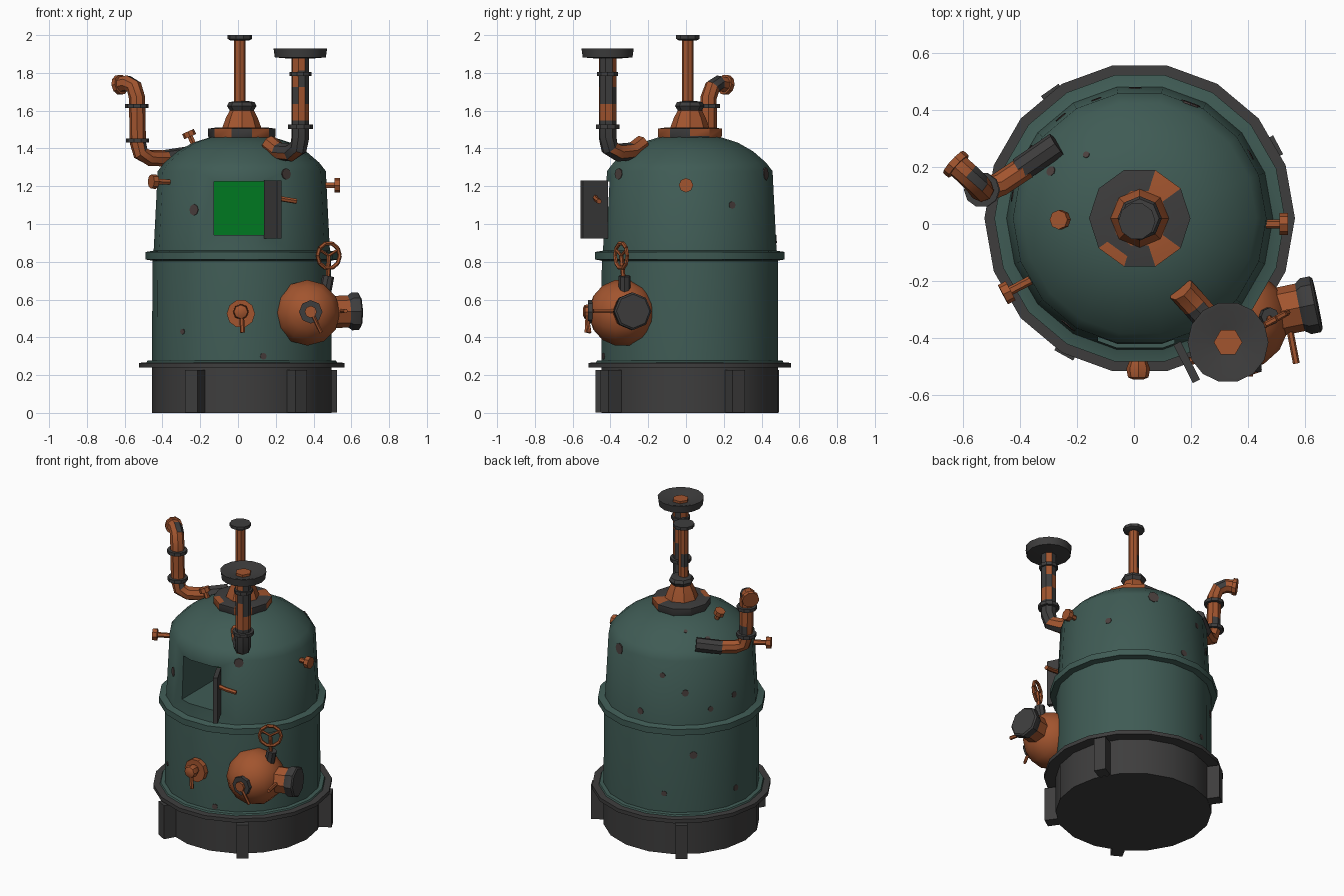
import bpy, bmesh, math
from mathutils import Vector, noise

if "Cube" in bpy.data.objects:
    bpy.data.objects.remove(bpy.data.objects["Cube"])


def material(name, rgb):
    m = bpy.data.materials.new(name)
    m.diffuse_color = (*rgb, 1)
    m.use_nodes = True
    m.node_tree.nodes["Principled BSDF"].inputs["Base Color"].default_value = m.diffuse_color
    return m


TEAL = material("teal_paint", (0.05, 0.105, 0.09))
RUST = material("rust_orange", (0.36, 0.09, 0.028))
DARK = material("dark_iron", (0.048, 0.047, 0.047))
GREEN = material("green_glow", (0.0, 0.19, 0.015))
SPOT = material("brown_stain", (0.07, 0.05, 0.047))
CX = CY = 0.02                       # axis of the tank
UP = (0, 0, 1)


def finish(name, bm, mats, patch=None, angle=35):
    """Mesh to object; patch = noise level above which faces take the second colour."""
    bmesh.ops.recalc_face_normals(bm, faces=bm.faces)
    me = bpy.data.meshes.new(name)
    bm.to_mesh(me)
    bm.free()
    ob = bpy.data.objects.new(name, me)
    bpy.context.collection.objects.link(ob)
    for m in mats:
        me.materials.append(m)
    if patch is not None:
        for p in me.polygons:
            p.material_index = int(noise.noise(p.center * 9) > patch)
    smooth(ob, angle)
    return ob


def smooth(ob, angle):
    bpy.ops.object.select_all(action='DESELECT')
    ob.select_set(True)
    bpy.context.view_layer.objects.active = ob
    bpy.ops.object.shade_smooth_by_angle(angle=math.radians(angle))


def skin(bm, rings, closed=False):
    n = len(rings[0])
    pairs = list(zip(rings, rings[1:])) + ([(rings[-1], rings[0])] if closed else [])
    for a, b in pairs:
        for i in range(n):
            j = (i + 1) % n
            bm.faces.new((a[i], a[j], b[j], b[i]))
    if not closed:
        bm.faces.new(rings[0][::-1])
        bm.faces.new(rings[-1])


def lathe(name, prof, n, mats, loc=(CX, CY, 0), axis=UP, patch=None, closed=False, angle=35):
    """Turned part: profile of (radius, height) along an axis."""
    bm = bmesh.new()
    q = Vector(axis).to_track_quat('Z', 'Y')
    rings = []
    for r, h in prof:
        rings.append([bm.verts.new(Vector(loc) + q @ Vector((
            r * math.cos(math.tau * i / n), r * math.sin(math.tau * i / n), h))) for i in range(n)])
    skin(bm, rings, closed)
    return finish(name, bm, mats, patch, angle)


def rod(name, a, b, r, mats, n=8, patch=None):
    d = Vector(b) - Vector(a)
    return lathe(name, [(r, 0), (r, d.length)], n, mats, a, d, patch)


def tube(name, path, r, mats, n=8, patch=None):
    """Pipe swept along points, cut into short lengths."""
    pts = [Vector(path[0])]
    for p in map(Vector, path[1:]):
        a = pts[-1].copy()
        k = max(1, round((p - a).length / 0.09))
        pts += [a.lerp(p, (i + 1) / k) for i in range(k)]
    bm = bmesh.new()
    rings, x = [], None
    for i, p in enumerate(pts):
        t = (pts[min(i + 1, len(pts) - 1)] - pts[max(i - 1, 0)]).normalized()
        x = t.orthogonal() if x is None else x - t * x.dot(t)
        x.normalize()
        y = t.cross(x)
        rings.append([bm.verts.new(p + r * (x * math.cos(math.tau * k / n) + y * math.sin(math.tau * k / n)))
                      for k in range(n)])
    skin(bm, rings)
    return finish(name, bm, mats, patch, 40)


def box(name, size, loc, turn, mats):
    """Box whose local x axis is turned by an angle about z."""
    bm = bmesh.new()
    bmesh.ops.create_cube(bm, size=1)
    c, s = math.cos(turn), math.sin(turn)
    for v in bm.verts:
        x, y, z = (v.co[i] * size[i] for i in range(3))
        v.co = Vector(loc) + Vector((x * c - y * s, x * s + y * c, z))
    return finish(name, bm, mats)


def flange(name, loc, axis, r, t=0.022, mats=(DARK,), n=10):
    return lathe(name, [(r, -t / 2), (r, t / 2)], n, mats, loc, axis)


# Tank shell with domed top
body_prof = [(0.475, 0.24), (0.473, 0.82), (0.466, 0.87), (0.445, 1.28), (0.41, 1.325), (0.34, 1.385),
             (0.26, 1.43), (0.15, 1.465)]
body = lathe("tank_shell", body_prof, 18, [TEAL, GREEN], angle=50)

# Firebox opening with green back wall
cut = box("opening_cutter", (0.27, 0.57, 0.285), (0.008, -0.315, 1.083), 0, [TEAL, GREEN])
for p in cut.data.polygons:
    p.material_index = int(p.normal.y > 0.5)
mod = body.modifiers.new("opening", 'BOOLEAN')
mod.operation, mod.object, mod.solver = 'DIFFERENCE', cut, 'EXACT'
bpy.context.view_layer.objects.active = body
bpy.ops.object.modifier_apply(modifier=mod.name)
bpy.data.objects.remove(cut)
smooth(body, 50)

# Base, hoops and feet
lathe("base", [(0.475, 0), (0.475, 0.25)], 18, [DARK])
lathe("base_hoop", [(0.46, 0.24), (0.545, 0.24), (0.545, 0.265), (0.46, 0.268)], 18, [DARK], closed=True)
lathe("base_hoop_trim", [(0.46, 0.265), (0.505, 0.265), (0.50, 0.276), (0.46, 0.28)], 18, [TEAL], closed=True)
lathe("middle_hoop", [(0.45, 0.80), (0.485, 0.808), (0.51, 0.812), (0.51, 0.852), (0.47, 0.858), (0.45, 0.87)],
      18, [TEAL], closed=True)
for i, deg in enumerate((241, 305, 28, 125)):
    a = math.radians(deg)
    box(f"foot_{i}", (0.1, 0.075, 0.225), (CX + 0.5 * math.cos(a), CY + 0.5 * math.sin(a), 0.1155), a, [DARK])

# Open door and its handle
box("door", (0.15, 0.028, 0.305), (0.185, -0.485, 1.077), math.radians(-63), [DARK])
tube("door_handle", [(0.195, -0.48, 1.14), (0.25, -0.475, 1.13), (0.31, -0.46, 1.12)], 0.014, [RUST], 6)

# Top cap, cone and central pipe
lathe("cap_flange", [(0.17, 1.45), (0.178, 1.465), (0.178, 1.505), (0.14, 1.51), (0.1, 1.512)], 10,
      [DARK, RUST], patch=0.0)
lathe("cap_cone", [(0.105, 1.505), (0.085, 1.56), (0.062, 1.605)], 8, [RUST, DARK], patch=0.2)
lathe("cone_collar", [(0.06, 1.595), (0.078, 1.625), (0.068, 1.645), (0.04, 1.65)], 8, [DARK])
tube("centre_pipe", [(CX - 0.01, CY - 0.01, 1.63), (CX - 0.01, CY - 0.01, 1.98)], 0.031, [RUST, DARK], patch=0.32)
lathe("centre_pipe_cap", [(0.05, 1.972), (0.065, 1.98), (0.065, 2.0), (0.03, 2.0)], 10, [DARK], (0.01, 0.01, 0))

# Left bent pipe
tube("left_pipe_root", [(-0.27, 0.28, 1.365), (-0.40, 0.19, 1.345)], 0.045, [DARK])
tube("left_pipe", [(-0.38, 0.20, 1.347), (-0.47, 0.14, 1.35), (-0.515, 0.12, 1.375), (-0.53, 0.12, 1.43),
                   (-0.535, 0.12, 1.67), (-0.55, 0.14, 1.725), (-0.585, 0.175, 1.745), (-0.63, 0.215, 1.735)],
     0.043, [RUST, DARK], patch=0.3)
flange("left_pipe_tip", (-0.625, 0.21, 1.737), (-0.65, 0.6, -0.15), 0.053, 0.025, [RUST])
flange("left_pipe_flange_low", (-0.532, 0.12, 1.442), UP, 0.062)
flange("left_pipe_flange_high", (-0.535, 0.12, 1.625), UP, 0.062)

# Right chimney pipe with bowl cap
tube("chimney_pipe", [(0.165, -0.23, 1.425), (0.215, -0.285, 1.385), (0.28, -0.36, 1.378), (0.32, -0.405, 1.405),
                      (0.33, -0.415, 1.46), (0.33, -0.415, 1.9)], 0.048, [RUST, DARK], patch=0.02)
flange("chimney_flange_low", (0.33, -0.415, 1.515), UP, 0.066)
flange("chimney_flange_high", (0.33, -0.415, 1.795), UP, 0.058)
lathe("chimney_bowl", [(0.05, 1.875), (0.135, 1.882), (0.142, 1.93), (0.13, 1.93), (0.05, 1.905)], 14, [DARK],
      (0.33, -0.415, 0))
flange("chimney_core", (0.33, -0.415, 1.9), UP, 0.05, 0.04, [RUST], 6)

# Round valve on the lower right
R = 0.178
V = Vector((0.367, -0.337, 0.53))
lathe("valve_ball", [(R * math.cos(math.radians(t)), R * math.sin(math.radians(t))) for t in range(-84, 85, 24)],
      12, [RUST], V, (0, -1, 0), angle=40)
out = Vector((0.97, 0.2, 0.03)).normalized()
lathe("valve_neck", [(0.085, 0.12), (0.085, 0.25)], 8, [RUST], V, out)
lathe("valve_outlet_cap", [(0.085, 0.22), (0.1, 0.24), (0.1, 0.275), (0.09, 0.283)], 8, [DARK], V, out)
flange("valve_hub", (0.385, -0.505, 0.535), (0, -1, 0), 0.062, 0.03, [DARK], 8)
flange("valve_hub_knob", (0.385, -0.518, 0.535), (0, -1, 0), 0.032, 0.035, [RUST], 8)
rod("valve_lever", (0.395, -0.525, 0.52), (0.44, -0.51, 0.425), 0.01, [RUST], 6)
rod("valve_side_rod", (0.545, -0.36, 0.54), (0.57, -0.49, 0.54), 0.012, [RUST], 6)

# Handwheel above the valve
W = Vector((0.48, -0.343, 0.832))
rod("wheel_post", (0.46, -0.325, 0.63), (0.478, -0.325, 0.725), 0.032, [DARK])
rod("wheel_stem", (0.475, -0.33, 0.7), W, 0.012, [RUST], 6)
u = Vector((0.87, 0.48, 0))
for i in range(10):
    p, q = (W + 0.068 * (u * math.cos(t) + Vector(UP) * math.sin(t))
            for t in (math.tau * i / 10, math.tau * (i + 1) / 10))
    rod(f"wheel_rim_{i}", p, q, 0.011, [RUST], 6)
for i in range(3):
    t = math.radians(30 + 120 * i)
    rod(f"wheel_spoke_{i}", W, W + 0.066 * (u * math.cos(t) + Vector(UP) * math.sin(t)), 0.008, [RUST], 6)

# Front tap
flange("tap_plate", (0.015, -0.46, 0.525), (0, -1, 0), 0.075, 0.04, [RUST], 10)
lathe("tap_knob", [(0.03, 0), (0.042, 0.03), (0.036, 0.06), (0.018, 0.068)], 8, [RUST], (0.015, -0.478, 0.535), (0, -1, 0))
rod("tap_lever", (0.018, -0.52, 0.52), (0.025, -0.525, 0.425), 0.013, [RUST], 6)

# Small knobs on stems
for name, a, b, r in (("left", (-0.35, -0.19, 1.222), (-0.46, -0.248, 1.225), 0.038),
                      ("right", (0.44, 0, 1.205), (0.54, 0, 1.205), 0.038),
                      ("top", (-0.225, 0.015, 1.40), (-0.265, 0.015, 1.49), 0.034)):
    d = (Vector(b) - Vector(a)).normalized()
    rod(name + "_knob_stem", a, b, 0.016, [RUST], 6)
    flange(name + "_knob", Vector(b) - d * 0.015, d, r, 0.03, [RUST], 8)


# Stains: thin discs lying on the shell (direction in degrees, height, size)
def stain(i, deg, z, size):
    for (r0, z0), (r1, z1) in zip(body_prof, body_prof[1:]):
        if z0 <= z <= z1:
            step = math.radians((deg % 20) - 10)
            r = (r0 + (r1 - r0) * (z - z0) / (z1 - z0)) * math.cos(math.radians(10)) / math.cos(step)
            a, mid = math.radians(deg), math.radians(deg // 20 * 20 + 10)
            d = Vector((math.cos(mid) * (z1 - z0), math.sin(mid) * (z1 - z0), r0 - r1))
            flange(f"stain_{i}", (CX + r * math.cos(a), CY + r * math.sin(a), z), d, size, 0.007, [SPOT], 8)


for i, s in enumerate(((236, 1.075, 0.03), (302, 1.265, 0.03), (228, 0.43, 0.015), (284, 0.30, 0.018),
                       (66, 1.265, 0.035), (152, 1.37, 0.018), (130, 1.41, 0.012), (128, 1.07, 0.022),
                       (170, 1.0, 0.02), (110, 1.18, 0.018), (134, 0.66, 0.025), (92, 0.92, 0.022),
                       (148, 0.95, 0.018), (112, 0.4, 0.018), (170, 0.38, 0.02), (30, 1.1, 0.02))):
    stain(i, *s)
